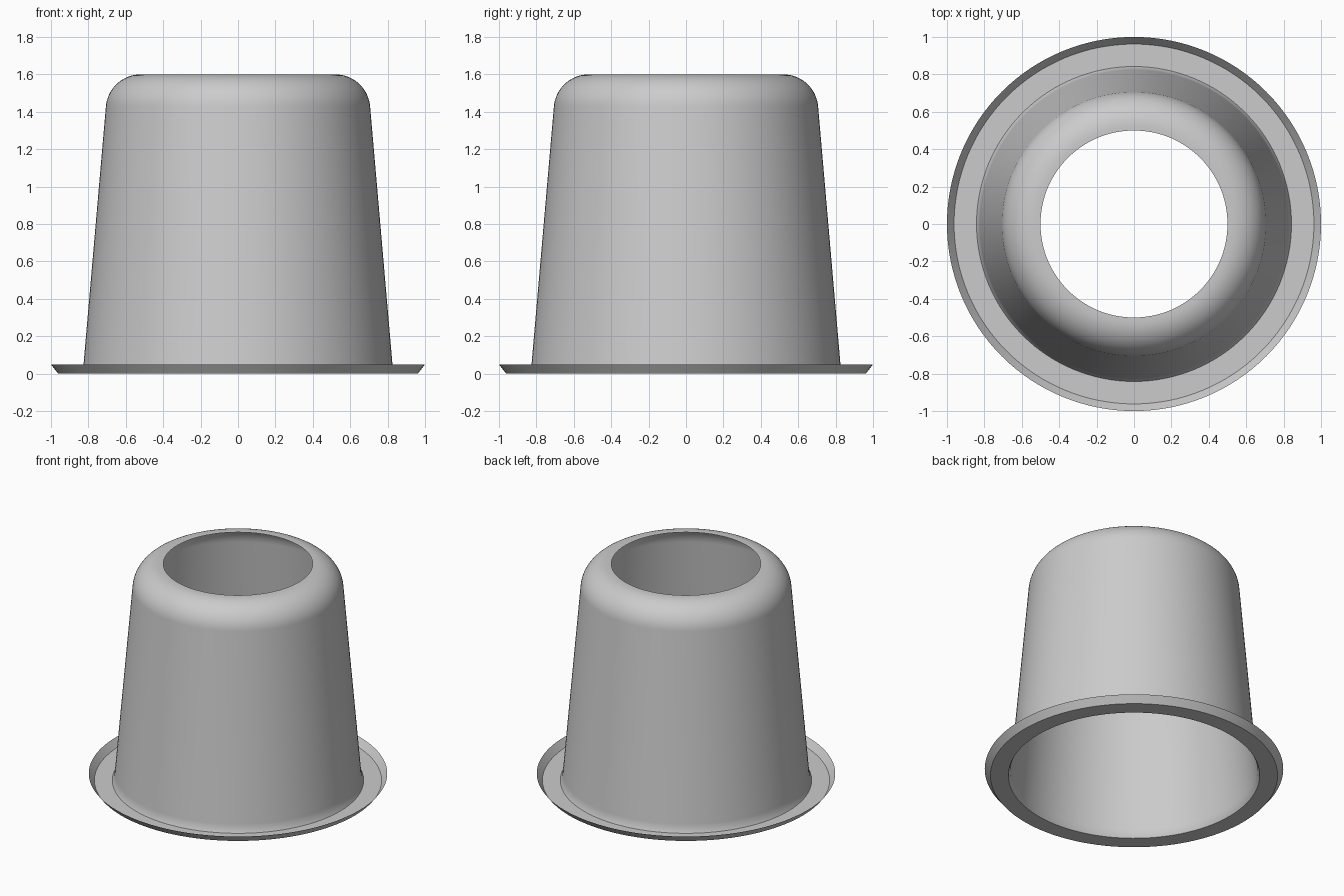
import bpy
import bmesh
from math import cos, sin, tau, radians

cube = bpy.data.objects.get("Cube")
if cube:
    bpy.data.objects.remove(cube)

SEGMENTS = 128

grey = bpy.data.materials.new("plain grey")
grey.use_nodes = True
colour = (0.6, 0.6, 0.6, 1)
grey.diffuse_color = colour
grey.node_tree.nodes["Principled BSDF"].inputs["Base Color"].default_value = colour


def lathe(name, profile):
    """Turn an open (radius, height) profile around z as a thin sheet."""
    bm = bmesh.new()
    rings = [[bm.verts.new((r * cos(tau * i / SEGMENTS), r * sin(tau * i / SEGMENTS), z))
              for i in range(SEGMENTS)] for r, z in profile]
    for upper, lower in zip(rings, rings[1:]):
        for i in range(SEGMENTS):
            j = (i + 1) % SEGMENTS
            bm.faces.new((upper[i], lower[i], lower[j], upper[j]))
    mesh = bpy.data.meshes.new(name)
    bm.to_mesh(mesh)
    bm.free()
    mesh.materials.append(grey)
    obj = bpy.data.objects.new(name, mesh)
    bpy.context.collection.objects.link(obj)
    bpy.ops.object.select_all(action="DESELECT")
    obj.select_set(True)
    bpy.context.view_layer.objects.active = obj
    bpy.ops.object.shade_smooth_by_angle(angle=radians(30))
    return obj


# Rounded shoulder running from the open top into the tapered wall
radius, centre_r, centre_z = 0.187, 0.52, 1.413
shoulder = [(centre_r + radius * cos(radians(a)), centre_z + radius * sin(radians(a)))
            for a in range(90, 4, -5)]

# Tapered wall with a small flare at its foot
wall = [(0.825, 0.06), (0.83, 0.025), (0.842, 0)]
lathe("tapered_cup", [(0.5, 1.6)] + shoulder + wall)

# Flat flange with an upturned lip
lathe("flange", [(0.842, 0), (0.962, 0), (1.0, 0.05)][::-1])
